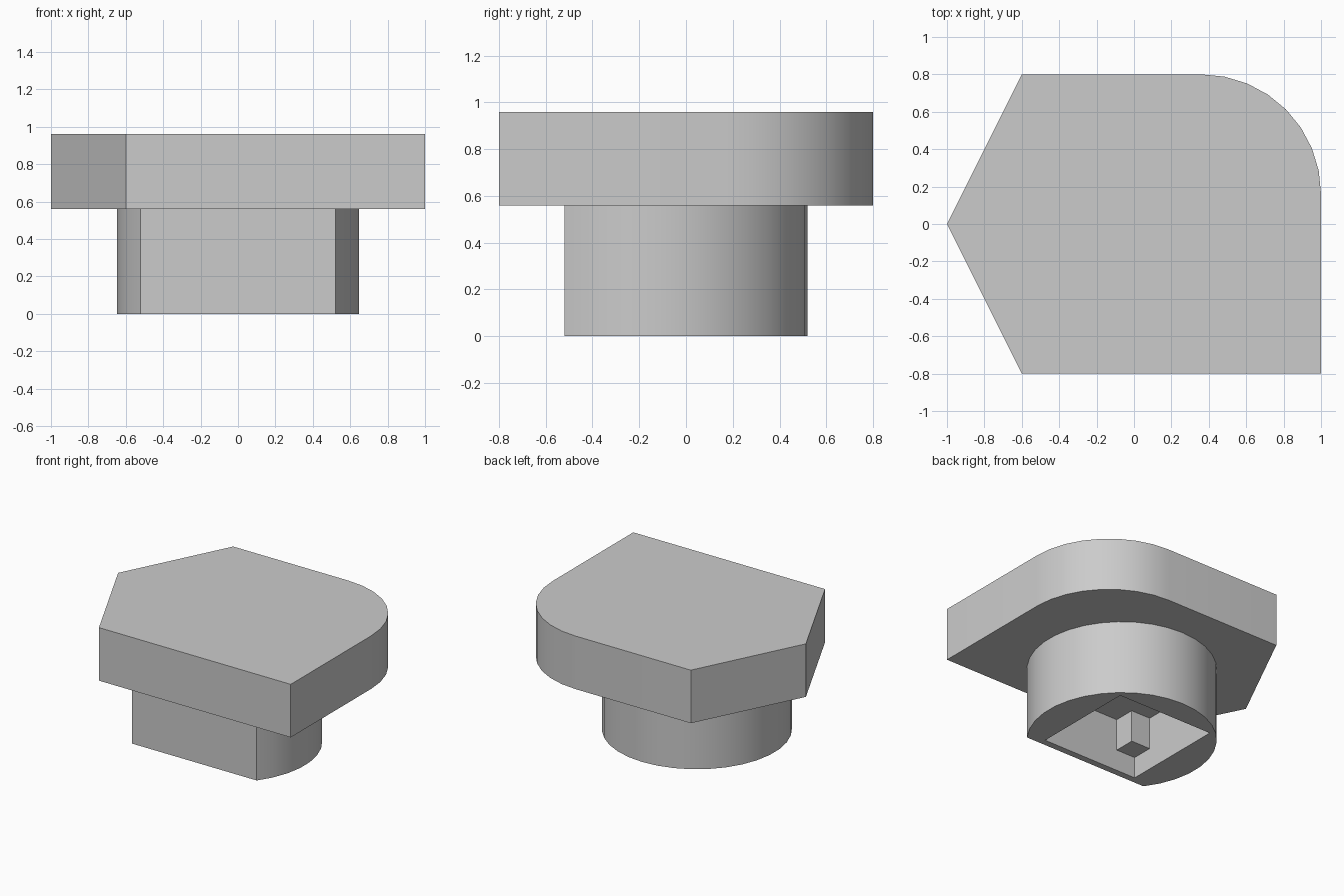
import bpy
import bmesh
from math import cos, sin, radians, asin, degrees

# Remove the default cube
cube = bpy.data.objects.get("Cube")
if cube:
    bpy.data.objects.remove(cube, do_unlink=True)

# Single plain grey
grey = bpy.data.materials.new("plain grey")
grey.use_nodes = True
COLOUR = (0.6, 0.6, 0.6, 1)
grey.diffuse_color = COLOUR
grey.node_tree.nodes["Principled BSDF"].inputs["Base Color"].default_value = COLOUR


def arc(cx, cy, radius, start, end, steps):
    angles = [radians(start + (end - start) * i / steps) for i in range(steps + 1)]
    return [(cx + radius * cos(a), cy + radius * sin(a)) for a in angles]


def extrude(name, outline, bottom, top):
    """Prism from a counter-clockwise outline."""
    bm = bmesh.new()
    base = bm.faces.new([bm.verts.new((x, y, bottom)) for x, y in outline])
    raised = bmesh.ops.extrude_face_region(bm, geom=[base], use_keep_orig=True)
    verts = [v for v in raised["geom"] if isinstance(v, bmesh.types.BMVert)]
    bmesh.ops.translate(bm, verts=verts, vec=(0, 0, top - bottom))
    bmesh.ops.recalc_face_normals(bm, faces=bm.faces)
    mesh = bpy.data.meshes.new(name)
    bm.to_mesh(mesh)
    bm.free()
    mesh.materials.append(grey)
    obj = bpy.data.objects.new(name, mesh)
    bpy.context.collection.objects.link(obj)
    return obj


def rectangle(x0, x1, y0, y1):
    return [(x0, y0), (x1, y0), (x1, y1), (x0, y1)]


def activate(obj):
    bpy.ops.object.select_all(action="DESELECT")
    obj.select_set(True)
    bpy.context.view_layer.objects.active = obj


# Cap plate: pointed on one side, one rounded corner
cap_outline = [(-1, 0), (-0.6, -0.8), (1, -0.8)]
cap_outline += arc(0.36, 0.16, 0.64, 0, 90, 8) + [(-0.6, 0.8)]
cap = extrude("cap_plate", cap_outline, 0.56, 0.96)

# Round stem with a flat front
RADIUS, CENTRE_Y, FLAT_Y = 0.65, -0.13, -0.52
flat_angle = degrees(asin((FLAT_Y - CENTRE_Y) / RADIUS))
stem_outline = arc(0, CENTRE_Y, RADIUS, flat_angle, 180 - flat_angle, 24)
stem = extrude("stem", stem_outline, 0, 0.56)

# Square pocket in the underside of the stem
pocket = extrude("pocket_cutter", rectangle(-0.4, 0.4, -0.47, 0.33), -0.2, 0.4)
pocket.hide_render = True
cut = stem.modifiers.new("pocket", "BOOLEAN")
cut.operation = "DIFFERENCE"
cut.solver = "EXACT"
cut.object = pocket
activate(stem)
bpy.ops.object.modifier_apply(modifier=cut.name)
bpy.data.objects.remove(pocket, do_unlink=True)

# Short post in one pocket corner, sunk slightly into the walls
extrude("pocket_post", rectangle(-0.41, -0.24, -0.48, -0.31), 0.16, 0.41)

# Smooth the curved sides only
for part in (cap, stem):
    activate(part)
    bpy.ops.object.shade_smooth_by_angle(angle=radians(30))
